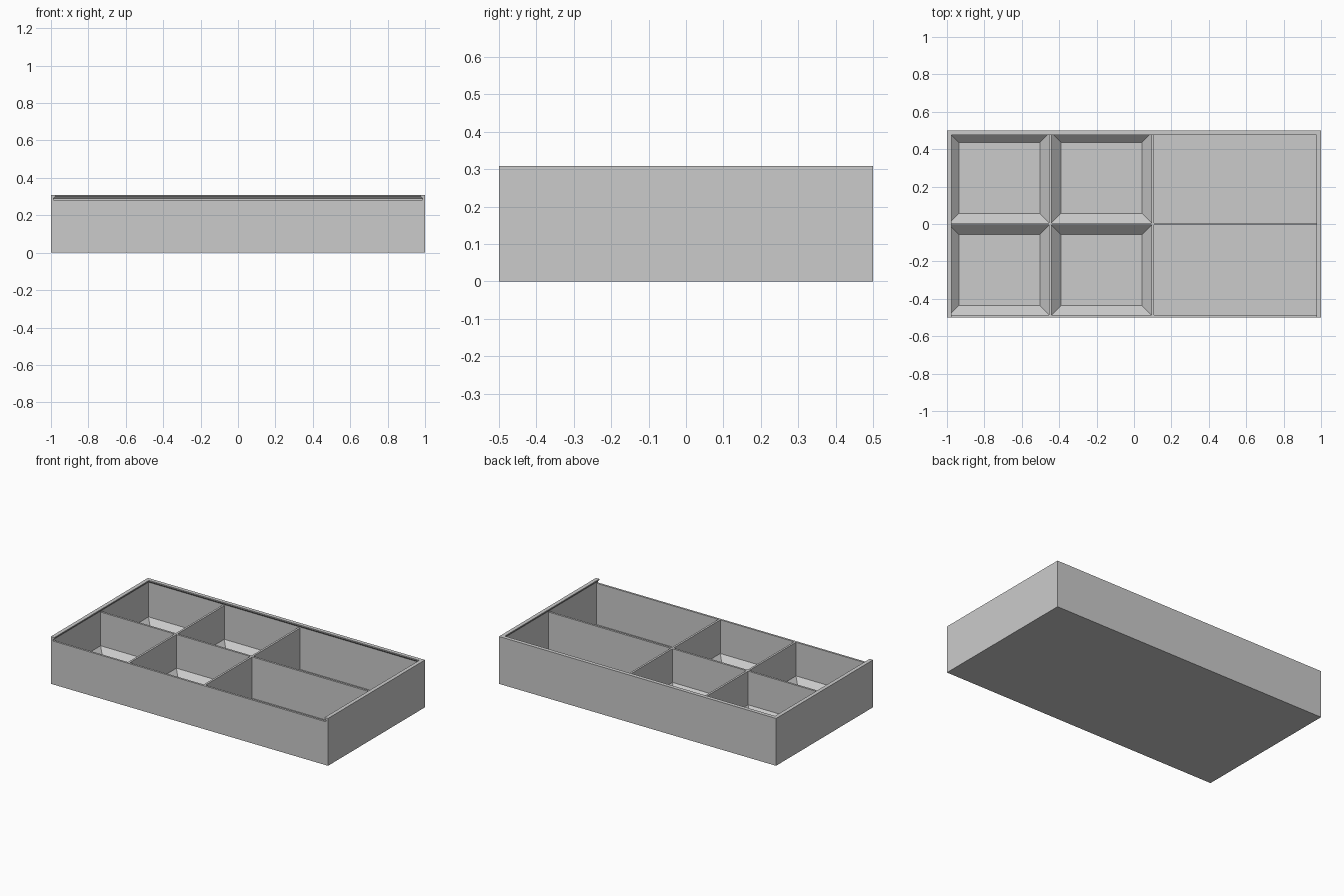
import bpy, bmesh

if "Cube" in bpy.data.objects:
    bpy.data.objects.remove(bpy.data.objects["Cube"])

W = 0.0133            # wall thickness
LEDGE = 0.283         # height of walls and dividers
TOP = 0.309           # height of the lid rails
SLOPE = 0.05          # size of the sloped skirt in the small bins

grey = bpy.data.materials.new("light grey plastic")
grey.diffuse_color = (0.6, 0.6, 0.6, 1)
grey.use_nodes = True
grey.node_tree.nodes["Principled BSDF"].inputs["Base Color"].default_value = grey.diffuse_color


def finish(bm, name):
    bmesh.ops.remove_doubles(bm, verts=bm.verts, dist=1e-5)
    bmesh.ops.recalc_face_normals(bm, faces=bm.faces)
    mesh = bpy.data.meshes.new(name)
    bm.to_mesh(mesh)
    bm.free()
    mesh.materials.append(grey)
    bpy.context.collection.objects.link(bpy.data.objects.new(name, mesh))


def rect(bm, x0, x1, y0, y1, z):
    return [bm.verts.new(p) for p in
            ((x0, y0, z), (x1, y0, z), (x1, y1, z), (x0, y1, z))]


def bridge(bm, a, b):
    for i in range(4):
        j = (i + 1) % 4
        bm.faces.new((a[i], a[j], b[j], b[i]))


# Divided tray: grid of wall tops, with a bin sunk into every odd cell
bm = bmesh.new()
xs = [-1, -1 + W, -0.4533, -0.44, 0.0933, 0.1067, 1 - W, 1]
ys = [-0.5, -0.5 + W, -W / 2, W / 2, 0.5 - W, 0.5]
for i in range(len(xs) - 1):
    for j in range(len(ys) - 1):
        x0, x1, y0, y1 = xs[i], xs[i + 1], ys[j], ys[j + 1]
        rim = rect(bm, x0, x1, y0, y1, LEDGE)
        if not (i % 2 and j % 2):
            bm.faces.new(rim)
            continue
        if i < 5:     # small bins have a sloped skirt around the floor
            skirt = rect(bm, x0, x1, y0, y1, W + SLOPE)
            bridge(bm, rim, skirt)
            floor = rect(bm, x0 + SLOPE, x1 - SLOPE, y0 + SLOPE, y1 - SLOPE, W)
            bridge(bm, skirt, floor)
        else:         # long bins have straight walls
            floor = rect(bm, x0, x1, y0, y1, W)
            bridge(bm, rim, floor)
        bm.faces.new(floor)

# Outer walls and base
bmesh.ops.remove_doubles(bm, verts=bm.verts, dist=1e-5)
border = [e for e in bm.edges if e.is_boundary]
new = bmesh.ops.extrude_edge_only(bm, edges=border)["geom"]
for v in new:
    if isinstance(v, bmesh.types.BMVert):
        v.co.z = 0
bmesh.ops.contextual_create(
    bm, geom=[e for e in new if isinstance(e, bmesh.types.BMEdge) and e.is_boundary])
finish(bm, "divided_tray")

# Lid rail: undercut profile (inset, height) swept round three sides, open at front
profile = [(0, LEDGE), (W, LEDGE), (W, 0.29), (0.025, 0.302), (0.025, TOP), (0, TOP)]
bm = bmesh.new()
stations = []
for sx, back in ((-1, False), (-1, True), (1, True), (1, False)):
    stations.append([bm.verts.new((sx * (1 - d), 0.5 - d if back else -0.5, z))
                     for d, z in profile])
n = len(profile)
for a, b in zip(stations, stations[1:]):
    for k in range(n):
        m = (k + 1) % n
        bm.faces.new((a[k], a[m], b[m], b[k]))
bm.faces.new(stations[0])
bm.faces.new(stations[-1])
finish(bm, "lid_rail")
